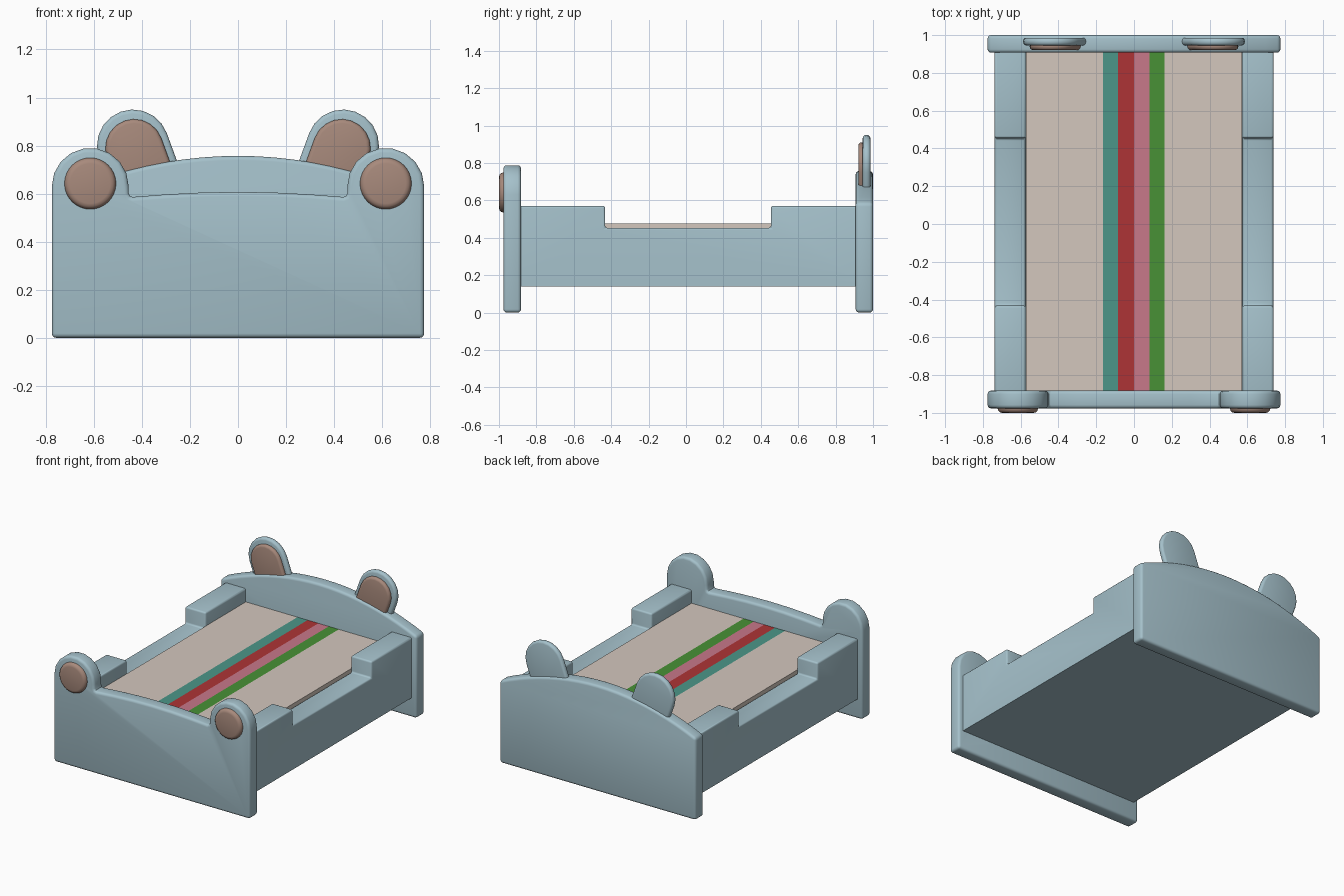
import bpy, bmesh, math
from mathutils import Vector

if "Cube" in bpy.data.objects:
    bpy.data.objects.remove(bpy.data.objects["Cube"])


def material(name, rgb):
    def lin(c):
        c /= 255
        return c / 12.92 if c < 0.04045 else ((c + 0.055) / 1.055) ** 2.4
    m = bpy.data.materials.new(name)
    m.diffuse_color = (*[lin(c) for c in rgb], 1)
    m.use_nodes = True
    m.node_tree.nodes["Principled BSDF"].inputs["Base Color"].default_value = m.diffuse_color
    return m


BLUE = material("soft blue paint", (165, 193, 203))
BROWN = material("brown pad", (168, 138, 124))
CREAM = material("cream cloth", (211, 199, 189))
TEAL = material("teal stripe", (76, 150, 136))
RED = material("red stripe", (174, 52, 54))
PINK = material("pink stripe", (200, 120, 138))
GREEN = material("green stripe", (72, 145, 54))


def finish(name, bm, mats):
    bmesh.ops.recalc_face_normals(bm, faces=bm.faces)
    me = bpy.data.meshes.new(name)
    bm.to_mesh(me)
    bm.free()
    for m in mats:
        me.materials.append(m)
    ob = bpy.data.objects.new(name, me)
    bpy.context.collection.objects.link(ob)
    return ob


def smooth(ob):
    bpy.ops.object.select_all(action='DESELECT')
    ob.select_set(True)
    bpy.context.view_layer.objects.active = ob
    bpy.ops.object.shade_smooth_by_angle(angle=math.radians(35))


def prism(name, pts, axis, a, b, mat, bevel=0.0, segs=3, bevel_above=-1.0):
    """Extrude a (u, z) outline along axis from a to b and round its sharp edges."""
    bm = bmesh.new()
    put = (lambda u, z: (u, a, z)) if axis == 'Y' else (lambda u, z: (a, u, z))
    face = bm.faces.new([bm.verts.new(put(u, z)) for u, z in pts])
    ext = bmesh.ops.extrude_face_region(bm, geom=[face], use_keep_orig=True)
    step = Vector((0, b - a, 0)) if axis == 'Y' else Vector((b - a, 0, 0))
    for v in ext['geom']:
        if isinstance(v, bmesh.types.BMVert):
            v.co += step
    bmesh.ops.recalc_face_normals(bm, faces=bm.faces)
    if bevel:
        edges = [e for e in bm.edges
                 if e.calc_face_angle(0) > math.radians(50)
                 and min(v.co.z for v in e.verts) > bevel_above]
        bmesh.ops.bevel(bm, geom=edges, offset=bevel, segments=segs, profile=0.5,
                        affect='EDGES', clamp_overlap=False)
    ob = finish(name, bm, [mat])
    smooth(ob)
    return ob


def arc(cx, cz, r, n, start=0.0, sweep=math.pi):
    return [(cx + r * math.cos(start + sweep * i / n),
             cz + r * math.sin(start + sweep * i / n)) for i in range(n + 1)]


def tilted_ear(cx, cz, r, tilt, length=0.25):
    """Round-topped tab leaning outward, with its foot hidden in the headboard."""
    foot = Vector((-math.sin(tilt), -math.cos(tilt))) * length
    top = arc(cx, cz, r, 10, start=-tilt)
    return top + [tuple(Vector(top[-1]) + foot), tuple(Vector(top[0]) + foot)]


def mirrored(pts, s):
    return [(u * s, z) for u, z in pts]


W = 0.775

# headboard with arched top
arch = [(W - 2 * W * i / 20, 0.757 - 0.287 * (W - 2 * W * i / 20) ** 2) for i in range(21)]
prism("headboard", [(-W, 0), (W, 0)] + arch, 'Y', 0.907, 1.0, BLUE, 0.018)

# footboard with two round ears joined by a shallow arch
half = arc(0.615, 0.63, 0.16, 9) + [(0.455, 0.602), (0.45, 0.59), (0.438, 0.586)]
mid = [(x, 0.607 - 0.115 * x * x) for x in (0.3, 0.15, 0.0, -0.15, -0.3)]
outline = [(-W, 0), (W, 0)] + half + mid + mirrored(half[::-1], -1)
prism("footboard", outline, 'Y', -0.976, -0.882, BLUE, 0.018)

# side rails with lowered middle
rail = [(-0.91, 0.14), (0.94, 0.14), (0.94, 0.57), (0.454, 0.57),
        (0.454, 0.453), (-0.432, 0.453), (-0.432, 0.57), (-0.91, 0.57)]

for s, side in ((-1, "left"), (1, "right")):
    prism(side + "_rail", rail, 'X', s * 0.574, s * 0.738, BLUE, 0.012, 3, 0.4)
    # round pads on the footboard ears
    prism(side + "_foot_pad", arc(s * 0.615, 0.642, 0.107, 32)[:-1] + 
          arc(s * 0.615, 0.642, 0.107, 32, math.pi)[:-1],
          'Y', -1.0, -0.94, BROWN, 0.024)
    # leaning ears on the headboard and their pads
    t = math.radians(20)
    prism(side + "_head_ear", mirrored(tilted_ear(0.437, 0.80, 0.15, t), s),
          'Y', 0.945, 0.986, BLUE, 0.017)
    prism(side + "_head_ear_pad", mirrored(tilted_ear(0.432, 0.79, 0.12, t, 0.2), s),
          'Y', 0.921, 0.96, BROWN, 0.017)

# bed base between the rails
prism("bed_base", [(-0.574, 0.14), (0.574, 0.14), (0.574, 0.42), (-0.574, 0.42)],
      'Y', -0.91, 0.94, BLUE)

# mattress cut into lengthwise stripes
bm = bmesh.new()
bmesh.ops.create_cube(bm, size=1)
for v in bm.verts:
    v.co = Vector((v.co.x * 1.146, v.co.y * 1.83 + 0.01, 0.4475 + v.co.z * 0.055))
cuts = (-0.165, -0.085, 0.0, 0.082, 0.162)
for x in cuts:
    bmesh.ops.bisect_plane(bm, geom=bm.verts[:] + bm.edges[:] + bm.faces[:],
                           plane_co=(x, 0, 0), plane_no=(1, 0, 0))
for f in bm.faces:
    f.material_index = sum(f.calc_center_median().x > x for x in cuts) % 5
finish("mattress", bm, [CREAM, TEAL, RED, PINK, GREEN])
